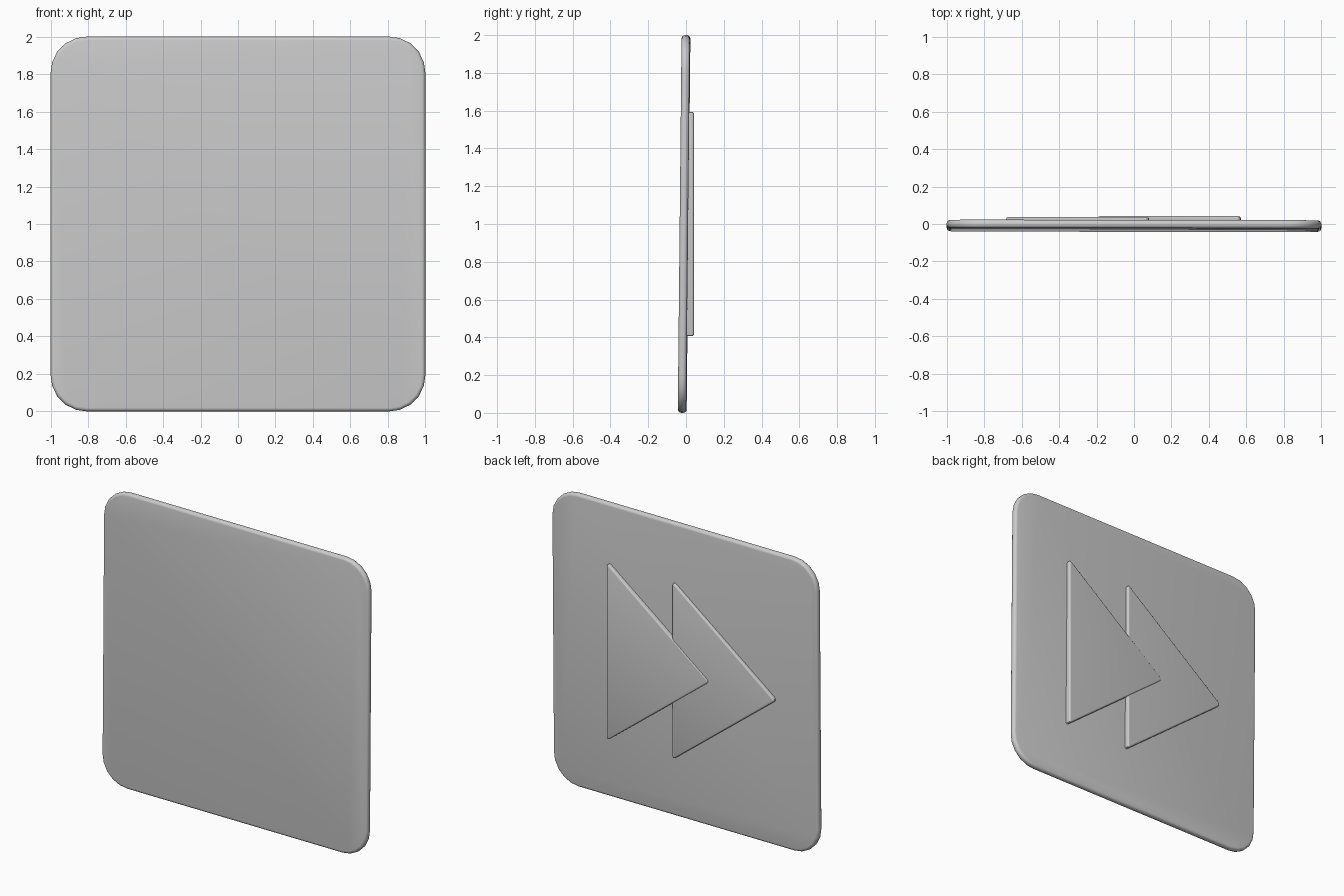
import bpy, bmesh, math
from mathutils import Matrix, Vector

cube = bpy.data.objects.get("Cube")
if cube:
    bpy.data.objects.remove(cube, do_unlink=True)

grey = bpy.data.materials.new("light grey")
grey.use_nodes = True
colour = (0.6, 0.6, 0.6, 1)
grey.diffuse_color = colour
grey.node_tree.nodes["Principled BSDF"].inputs["Base Color"].default_value = colour


def slab(name, outline, y_front, y_back, edge, both_sides):
    """Extrude an (x, z) outline along y and round its rim."""
    bm = bmesh.new()
    face = bm.faces.new([bm.verts.new((x, y_front, z)) for x, z in outline])
    out = bmesh.ops.extrude_face_region(bm, geom=[face])
    moved = [v for v in out["geom"] if isinstance(v, bmesh.types.BMVert)]
    bmesh.ops.translate(bm, verts=moved, vec=(0, y_back - y_front, 0))
    bmesh.ops.recalc_face_normals(bm, faces=bm.faces)
    rim = [e for e in bm.edges
           if abs(e.verts[0].co.y - e.verts[1].co.y) < 1e-5
           and (both_sides or e.verts[0].co.y > y_back - 1e-4)]
    bmesh.ops.bevel(bm, geom=rim, offset=edge, segments=4, profile=0.5, affect='EDGES')
    mesh = bpy.data.meshes.new(name)
    bm.to_mesh(mesh)
    bm.free()
    mesh.materials.append(grey)
    ob = bpy.data.objects.new(name, mesh)
    bpy.context.collection.objects.link(ob)
    bpy.ops.object.select_all(action='DESELECT')
    ob.select_set(True)
    bpy.context.view_layer.objects.active = ob
    bpy.ops.object.shade_smooth_by_angle(angle=math.radians(35))
    return ob


def round_corners(points, radius, steps):
    """Replace each corner by a curve tangent to both neighbouring sides."""
    result = []
    for i, p in enumerate(points):
        p = Vector(p)
        before, after = Vector(points[i - 1]), Vector(points[(i + 1) % len(points)])
        a = p + (before - p).normalized() * radius
        b = p + (after - p).normalized() * radius
        for k in range(steps + 1):
            t = k / steps
            # weighted middle point gives a circular arc at right angles
            w = 2 * t * (1 - t) * math.sqrt(0.5)
            s, e = (1 - t) ** 2, t ** 2
            result.append((a * s + p * w + b * e) / (s + w + e))
    return result


# Rounded square backing plate, leaning very slightly
square = [(-1, -1), (1, -1), (1, 1), (-1, 1)]
plate = slab("backing_plate", round_corners(square, 0.19, 5), -0.022, 0.022, 0.019, True)
plate.data.transform(Matrix.Translation((0, -0.01, 1))
                     @ Matrix.Rotation(-0.0015, 4, 'Z')
                     @ Matrix.Rotation(-0.01, 4, 'X'))

# Two overlapping raised arrowheads on the back
for name, base_x, y_back in (("near_arrowhead", 0.57, 0.042),
                             ("far_arrowhead", 0.08, 0.037)):
    triangle = [(base_x, 0.395), (base_x, 1.605), (base_x - 0.775, 1.0)]
    slab(name, round_corners(triangle, 0.025, 3), -0.005, y_back, 0.011, False)
